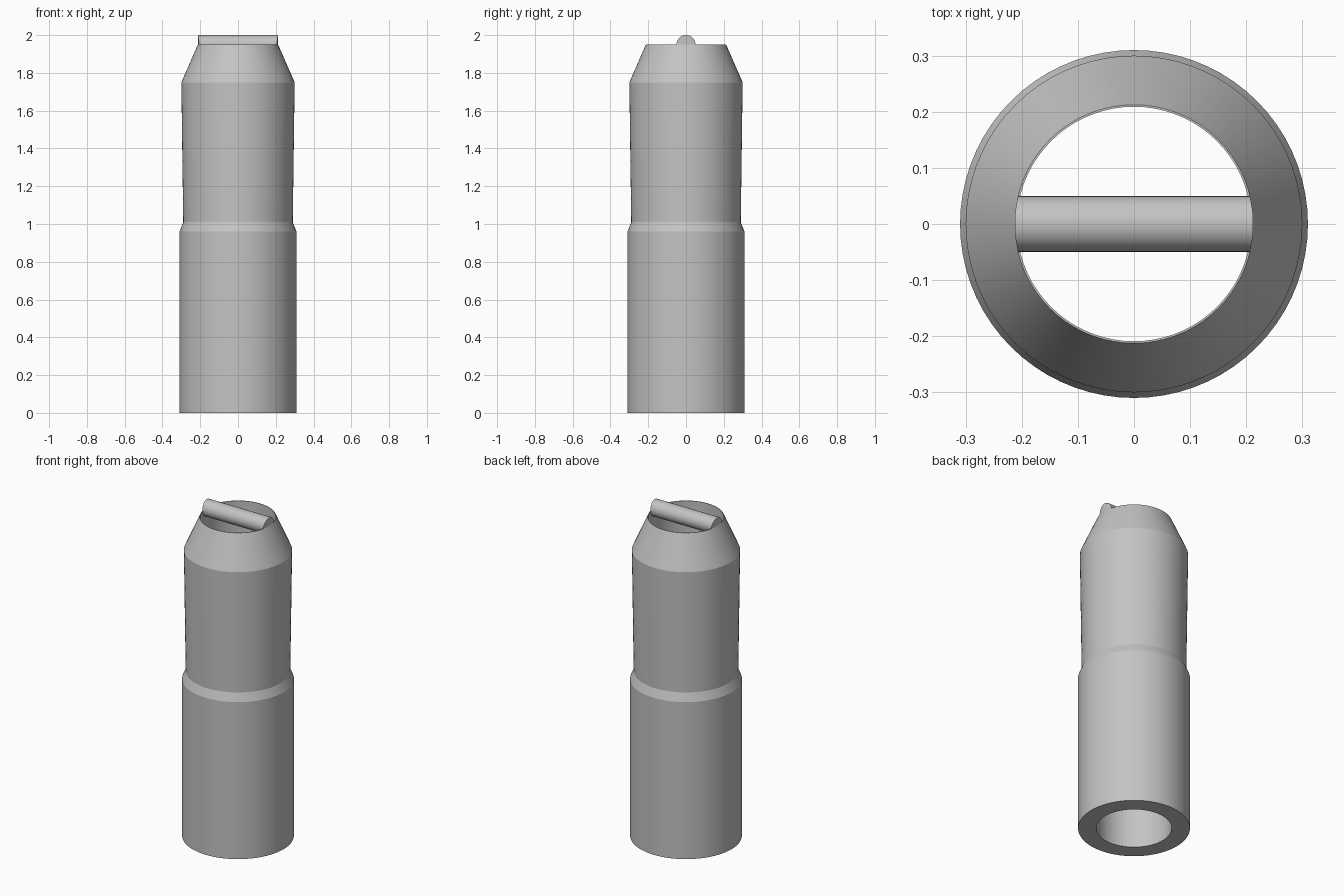
import bpy
import bmesh
from math import sin, cos, pi, sqrt, radians

if "Cube" in bpy.data.objects:
    bpy.data.objects.remove(bpy.data.objects["Cube"])

grey = bpy.data.materials.new("plain grey")
grey.use_nodes = True
colour = (0.55, 0.55, 0.55, 1)
grey.diffuse_color = colour
grey.node_tree.nodes["Principled BSDF"].inputs["Base Color"].default_value = colour


def finish(bm, name):
    """Turn a bmesh into a smooth grey object with sharp edges kept."""
    bmesh.ops.recalc_face_normals(bm, faces=bm.faces)
    mesh = bpy.data.meshes.new(name)
    bm.to_mesh(mesh)
    bm.free()
    mesh.materials.append(grey)
    obj = bpy.data.objects.new(name, mesh)
    bpy.context.collection.objects.link(obj)
    bpy.ops.object.select_all(action="DESELECT")
    obj.select_set(True)
    bpy.context.view_layer.objects.active = obj
    bpy.ops.object.shade_smooth_by_angle(angle=radians(15))
    return obj


# Hollow sleeve: closed (radius, height) profile turned about z
bore, rim, top = 0.209, 0.2125, 1.95
profile = [(bore, 0), (0.31, 0), (0.31, 0.96), (0.29, 1.01),
           (0.30, 1.75), (rim, top), (bore, top)]
segments = 72
bm = bmesh.new()
rings = [[bm.verts.new((r * cos(2 * pi * k / segments), r * sin(2 * pi * k / segments), z))
          for k in range(segments)] for r, z in profile]
for a, b in zip(rings, rings[1:] + rings[:1]):
    for k in range(segments):
        n = (k + 1) % segments
        bm.faces.new((a[k], a[n], b[n], b[k]))
finish(bm, "sleeve")

# Round crossbar whose ends follow the curve of the rim
radius, sides = 0.05, 32
bm = bmesh.new()
ends = []
for side in (-1, 1):
    ring = []
    for k in range(sides):
        y = radius * cos(2 * pi * k / sides)
        z = top + radius * sin(2 * pi * k / sides)
        ring.append(bm.verts.new((side * sqrt(rim ** 2 - y ** 2), y, z)))
    ends.append(ring)
    # Curved cap made of upright strips
    for k in range(sides // 2):
        strip = (ring[k], ring[k + 1], ring[-k - 1], ring[-k])
        bm.faces.new(list(dict.fromkeys(strip)))
for k in range(sides):
    n = (k + 1) % sides
    bm.faces.new((ends[0][k], ends[0][n], ends[1][n], ends[1][k]))
finish(bm, "crossbar")
